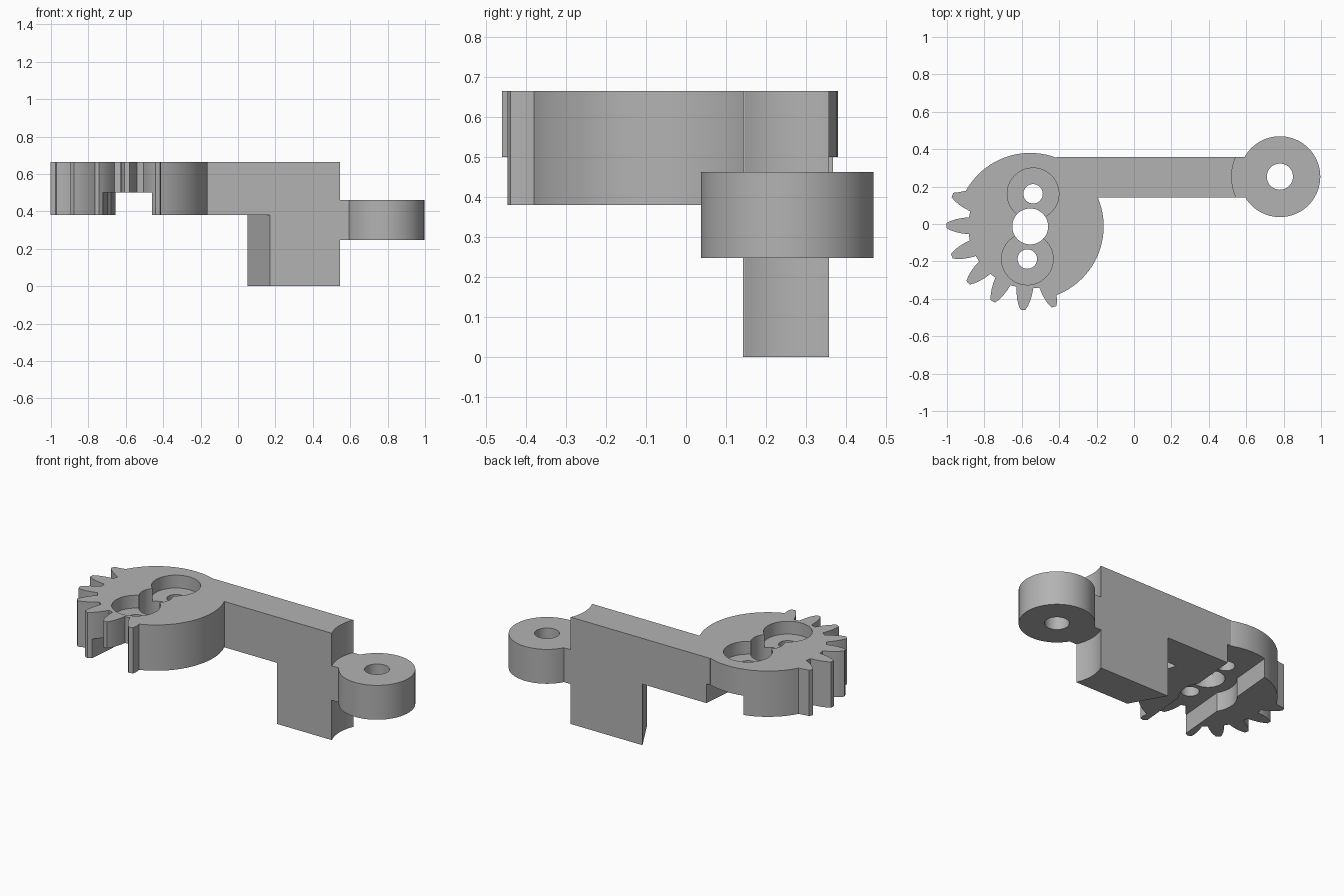
import bpy, bmesh, math
from math import cos, sin, radians

cube = bpy.data.objects.get("Cube")
if cube:
    bpy.data.objects.remove(cube, do_unlink=True)

grey = bpy.data.materials.new("plain grey")
grey.use_nodes = True
grey.diffuse_color = (0.45, 0.45, 0.45, 1)
grey.node_tree.nodes["Principled BSDF"].inputs["Base Color"].default_value = (0.45, 0.45, 0.45, 1)

GEAR = (-0.555, -0.013)    # sector gear centre
EYE = (0.78, 0.253)        # ring centre
LOW, TOP = 0.38, 0.665     # gear and arm heights
BACK, FRONT = 0.357, 0.143 # arm sides
TILT = radians(-5)         # slant of the horn slot


def prism(name, outline, z0, z1):
    bm = bmesh.new()
    base = bm.faces.new([bm.verts.new((x, y, z0)) for x, y in outline])
    top = bmesh.ops.extrude_face_region(bm, geom=[base])["geom"]
    bmesh.ops.translate(bm, vec=(0, 0, z1 - z0),
                        verts=[g for g in top if isinstance(g, bmesh.types.BMVert)])
    bmesh.ops.recalc_face_normals(bm, faces=bm.faces)
    mesh = bpy.data.meshes.new(name)
    bm.to_mesh(mesh)
    bm.free()
    mesh.materials.append(grey)
    obj = bpy.data.objects.new(name, mesh)
    bpy.context.collection.objects.link(obj)
    return obj


def polar(r, degrees, offset=0.0, centre=GEAR):
    a = radians(degrees)
    return (centre[0] + r * cos(a) - offset * sin(a), centre[1] + r * sin(a) + offset * cos(a))


def disc(name, centre, r, z0, z1, n=64):
    return prism(name, [polar(r, 360 * i / n, 0, centre) for i in range(n)], z0, z1)


def box(name, x0, x1, y0, y1, z0, z1):
    return prism(name, [(x0, y0), (x1, y0), (x1, y1), (x0, y1)], z0, z1)


def along_slot(u, v):
    # u across the slot, v along it
    return (GEAR[0] + u * cos(TILT) - v * sin(TILT), GEAR[1] + u * sin(TILT) + v * cos(TILT))


def combine(target, tool, operation):
    mod = target.modifiers.new(operation.lower(), "BOOLEAN")
    mod.operation = operation
    mod.solver = "EXACT"
    mod.object = tool
    bpy.context.view_layer.update()
    bpy.context.view_layer.objects.active = target
    bpy.ops.object.modifier_apply(modifier=mod.name)
    bpy.data.objects.remove(tool, do_unlink=True)


# Sector gear outline: smooth back, then seven teeth
outline = [polar(0.393, -69 + i * 4) for i in range(56)]
tooth = [(0.328, 0.045), (0.36, 0.042), (0.395, 0.035), (0.425, 0.025), (0.448, 0.013)]
for k in range(7):
    angle = 158 + 21.4 * k
    rise = tooth if k else tooth[3:]
    fall = tooth if k < 6 else tooth[3:]
    outline += [polar(r, angle, -w) for r, w in rise]
    outline += [polar(r, angle, w) for r, w in reversed(fall)]
body = prism("gear_arm", outline, LOW, TOP)

# Arm, and leg with a slanted inner end
combine(body, box("arm", -0.415, 0.545, FRONT, BACK, LOW, TOP), "UNION")
combine(body, prism("leg", [(0.17, FRONT), (0.545, FRONT), (0.545, BACK), (0.05, BACK)],
                    0, 0.5), "UNION")

# Concave arm end around the ring, then the bridge to the ring
combine(body, disc("end_clearance", EYE, 0.258, -0.1, 0.8, 96), "DIFFERENCE")
combine(body, box("bridge", 0.515, 0.62, FRONT, BACK, 0.248, 0.462), "UNION")

# Slot and hub recess in the underside
slot = [along_slot(u, v) for u, v in ((-0.132, -0.6), (0.132, -0.6), (0.132, 0.6), (-0.132, 0.6))]
combine(body, prism("slot", slot, 0.3, 0.5), "DIFFERENCE")
combine(body, disc("hub_recess", GEAR, 0.165, 0.3, 0.5), "DIFFERENCE")

# Screw holes with counterbores, and the central hole
for v in (-0.175, 0.175):
    centre = along_slot(0, v)
    combine(body, disc("counterbore", centre, 0.138, 0.585, 0.8), "DIFFERENCE")
    combine(body, disc("screw_hole", centre, 0.052, 0.3, 0.8, 32), "DIFFERENCE")
combine(body, disc("centre_hole", GEAR, 0.096, 0.3, 0.8, 48), "DIFFERENCE")

# Ring at the arm's end
ring = disc("end_ring", EYE, 0.216, 0.248, 0.462, 96)
combine(ring, disc("ring_hole", EYE, 0.07, 0.1, 0.6, 48), "DIFFERENCE")

# Smooth the round walls, keep edges sharp
for obj in (body, ring):
    bpy.ops.object.select_all(action="DESELECT")
    obj.select_set(True)
    bpy.context.view_layer.objects.active = obj
    bpy.ops.object.shade_smooth_by_angle(angle=radians(20))
